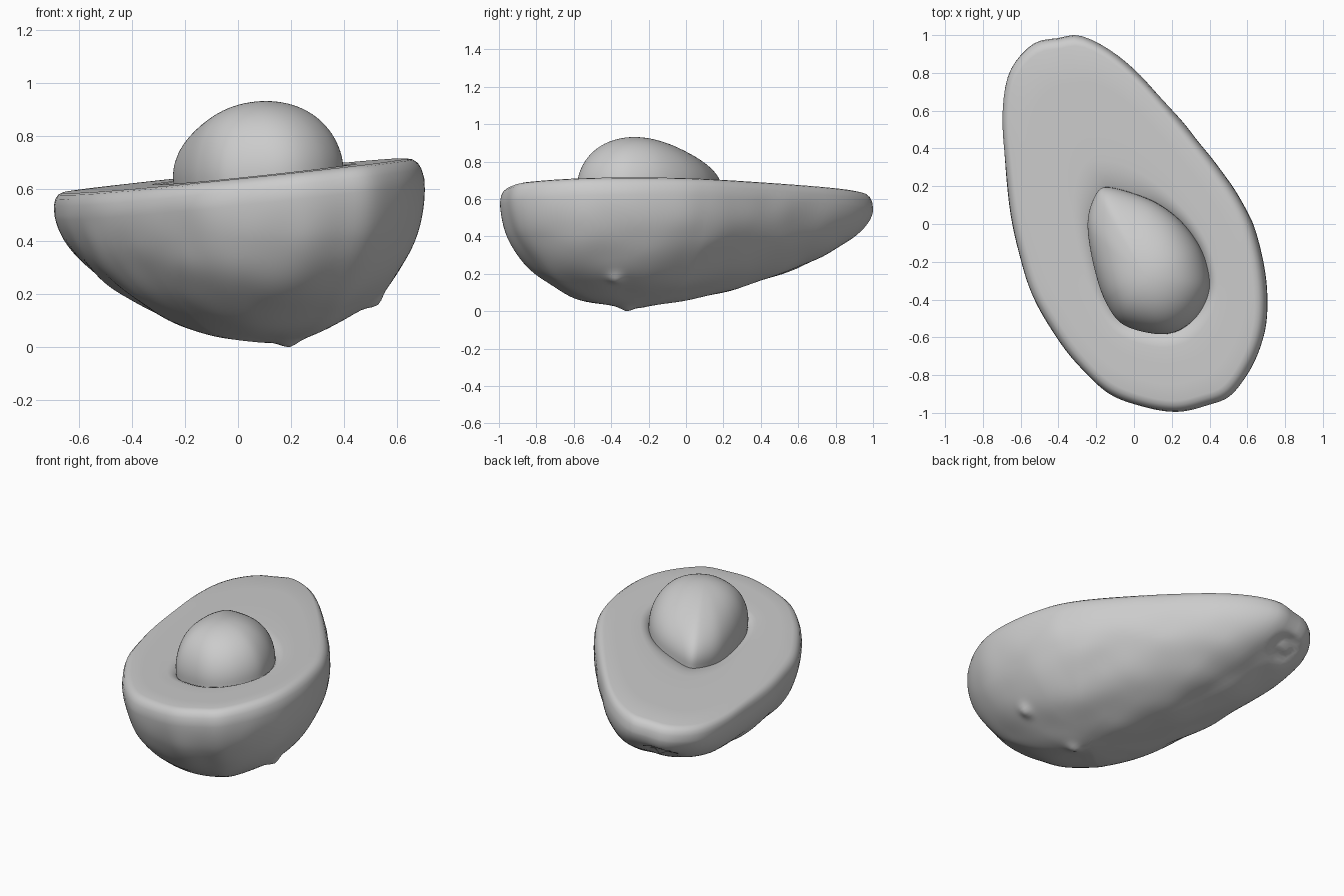
import bpy, bmesh, math
from mathutils import Vector, noise

if "Cube" in bpy.data.objects:
    bpy.data.objects.remove(bpy.data.objects["Cube"])

N = 200                      # segments around
C = Vector((0.09, -0.28))    # centre of the rings

RIM = [(.22, -.995), (.38, -.96), (.50, -.91), (.60, -.78), (.67, -.62), (.695, -.45),
       (.68, -.24), (.63, -.03), (.56, .12), (.46, .27), (.32, .45), (.16, .64), (.0, .81),
       (-.15, .93), (-.30, .998), (-.41, .985), (-.53, .96), (-.63, .87), (-.685, .75),
       (-.705, .56), (-.69, .33), (-.66, .05), (-.61, -.18), (-.55, -.37), (-.45, -.55),
       (-.32, -.73), (-.15, -.89), (.03, -.965)]
PIT = [(.10, -.58), (.22, -.57), (.32, -.50), (.385, -.39), (.395, -.28), (.35, -.13),
       (.25, .01), (.12, .11), (-.03, .17), (-.15, .195), (-.20, .16), (-.24, .05),
       (-.24, -.07), (-.205, -.25), (-.15, -.41), (-.06, -.53)]


def polar(pts):
    """Smooth closed outline sampled as radius per angle around C."""
    dense, n = [], len(pts)
    for i in range(n):
        a, b, c, d = (Vector(pts[(i + k) % n]) - C for k in (-1, 0, 1, 2))
        for k in range(16):
            t = k / 16
            p = .5 * (2*b + (c-a)*t + (2*a-5*b+4*c-d)*t*t + (3*b-a-3*c+d)*t**3)
            dense.append((math.atan2(p.y, p.x) % math.tau, p.length))
    dense.sort()
    dense = [(dense[-1][0] - math.tau, dense[-1][1])] + dense + [(dense[0][0] + math.tau, dense[0][1])]
    out, j = [], 0
    for i in range(N):
        ang = math.tau * i / N
        while dense[j + 1][0] < ang:
            j += 1
        (a0, r0), (a1, r1) = dense[j], dense[j + 1]
        out.append(r0 + (r1 - r0) * (ang - a0) / max(a1 - a0, 1e-6))
    return out


def point(i, r, h):
    """Point at ring radius r, height h along the tilted cut plane's normal."""
    a = math.tau * i / N
    x, y = C.x + r * math.cos(a), C.y + r * math.sin(a)
    return Vector((x - .1 * h, y, .65 + .11 * x + .015 * y + h))


def skin(rings, pole):
    """Skin a list of rings, closed by a pole at the end."""
    bm = bmesh.new()
    vs = [[bm.verts.new(p) for p in ring] for ring in rings]
    for a, b in zip(vs, vs[1:]):
        for i in range(N):
            bm.faces.new((a[i], a[i-1], b[i-1], b[i]))
    tip = bm.verts.new(pole)
    for i in range(N):
        bm.faces.new((vs[-1][i], vs[-1][i-1], tip))
    bmesh.ops.recalc_face_normals(bm, faces=bm.faces)
    bm.normal_update()
    if sum(f.calc_area() * f.normal.dot(f.calc_center_median() - pole * .5 - Vector((0, 0, .3)))
           for f in bm.faces) < 0:
        bmesh.ops.reverse_faces(bm, faces=bm.faces)
        bm.normal_update()
    return bm


def finish(bm, name):
    me = bpy.data.meshes.new(name)
    bm.to_mesh(me)
    bm.free()
    me.shade_smooth()
    bpy.context.collection.objects.link(bpy.data.objects.new(name, me))


rim, pit = polar(RIM), polar(PIT)

# Fruit half: cut face with gutter round the pit, rounded rim, then peel bowl
rings = []
for t, h in ((-.06, -.045), (.0, -.025), (.06, -.012), (.13, -.003), (.2, 0), (.45, 0), (.75, 0)):
    rings.append([point(i, pit[i] + (rim[i] - .06 - pit[i]) * t, h) for i in range(N)])
for inset, h in ((.06, 0), (.036, -.006), (.017, -.022), (.006, -.045), (0, -.08)):
    rings.append([point(i, rim[i] - inset, h) for i in range(N)])
for k in range(1, 45):
    a = math.pi / 2 * k / 45
    ring = []
    for i in range(N):
        p = point(i, rim[i] * math.cos(a), -.08 - .555 * math.sin(a))
        u = (p.xy - C).dot(Vector((-.65, .76)))
        p.z += .135 * min(max(u, 0), 1.2) * math.sin(a)      # slimmer neck
        ring.append(p)
    rings.append(ring)
body = skin(rings, point(0, 0, -.635))


def below(v):
    """Depth of a vertex under the cut plane."""
    return .65 + .11 * v.co.x + .015 * v.co.y - v.co.z


# Peel details: gentle lumps, two nubs, and the stem dimple with its button
lower = [v for v in body.verts if below(v) > .07 and v.normal.z < .3]
moves = {v: v.normal * .011 * min(1, below(v) / .3) * noise.noise(v.co * 5) for v in lower}


def dent(target, shape, reach):
    near = min(lower, key=lambda v: (v.co - target).length)
    c, n = near.co.copy(), near.normal.copy()
    for v in lower:
        d = (v.co - c).length
        if d < reach:
            moves[v] += n * shape(d)


for spot, size in (((.5, -.37, .18), .022), ((.2, -.32, .01), .02)):
    dent(Vector(spot), lambda d: size * math.exp(-(d / .04) ** 2), .12)
dent(Vector((-.43, .87, .41)),
     lambda d: -.05 * math.exp(-(d / .085) ** 4) + .045 * math.exp(-(d / .045) ** 2), .16)
for v, m in moves.items():
    v.co += m
low = min(v.co.z for v in body.verts)
for v in body.verts:                                   # rest on the ground
    v.co.z -= low * max(0, 1 - v.co.z / .5)
finish(body, "avocado_half")

# Pit: teardrop dome rising from the gutter, rounder towards the top
mean = sum(pit) / N
rings = [[point(i, pit[i], -.05) for i in range(N)]]
for k in range(24):
    a = math.pi / 2 * k / 24
    w = .7 * math.sin(a) ** 3
    rings.append([point(i, (pit[i] * (1 - w) + mean * w) * math.cos(a), .273 * math.sin(a))
                  for i in range(N)])
finish(skin(rings, point(0, 0, .273)), "pit")
